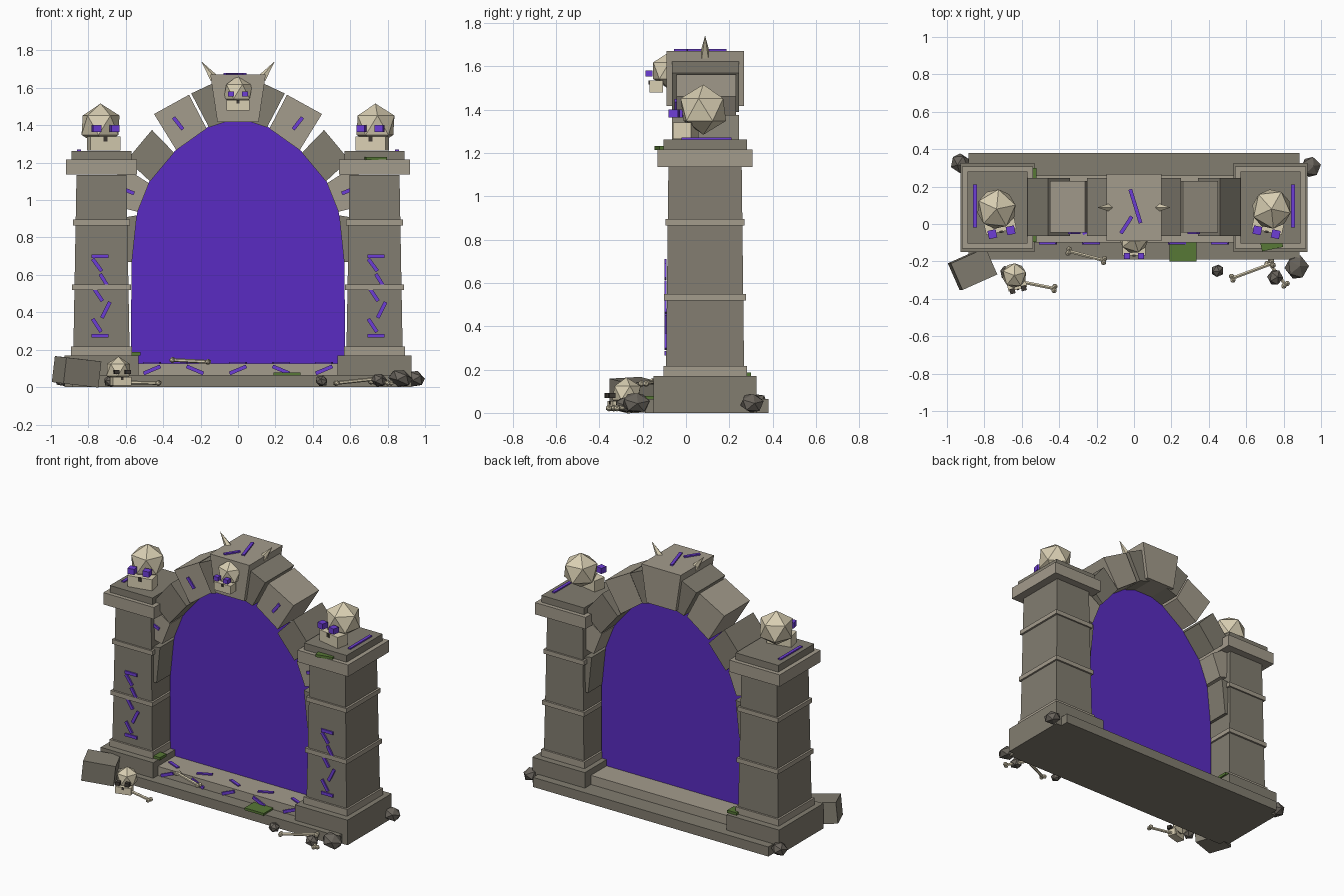
import bpy, bmesh, math
from mathutils import Matrix, Vector, Euler

if "Cube" in bpy.data.objects:
    bpy.data.objects.remove(bpy.data.objects["Cube"])


def material(name, rgb):
    m = bpy.data.materials.new(name)
    lin = [c / 12.92 if c <= 0.04045 else ((c + 0.055) / 1.055) ** 2.4 for c in rgb]
    m.diffuse_color = (*lin, 1)
    m.use_nodes = True
    m.node_tree.nodes["Principled BSDF"].inputs["Base Color"].default_value = m.diffuse_color
    return m


LIGHT = material("light_stone", (0.64, 0.61, 0.55))
DARK = material("dark_stone", (0.51, 0.49, 0.44))
ROCK = material("rubble", (0.41, 0.39, 0.36))
BONE = material("bone", (0.85, 0.81, 0.70))
SOCKET = material("dark_socket", (0.24, 0.22, 0.20))
PORTAL = material("portal_purple", (0.35, 0.17, 0.76))
RUNE = material("rune_purple", (0.43, 0.24, 0.84))
MOSS = material("moss", (0.34, 0.47, 0.21))


def finish(bm, name, mat, matrix=None):
    if matrix is not None:
        bm.transform(matrix)
    bmesh.ops.recalc_face_normals(bm, faces=bm.faces[:])
    mesh = bpy.data.meshes.new(name)
    bm.to_mesh(mesh)
    bm.free()
    mesh.materials.append(mat)
    ob = bpy.data.objects.new(name, mesh)
    bpy.context.collection.objects.link(ob)
    return ob


def placed(loc, rot=(0, 0, 0)):
    return Matrix.Translation(loc) @ Euler([math.radians(a) for a in rot]).to_matrix().to_4x4()


def box(name, mat, loc, size, rot=(0, 0, 0), taper=(1, 1), parent=Matrix()):
    bm = bmesh.new()
    bmesh.ops.create_cube(bm, size=1)
    for v in bm.verts:
        if v.co.z > 0:
            v.co.x *= taper[0]
            v.co.y *= taper[1]
        v.co = Vector(v.co[i] * size[i] for i in range(3))
    return finish(bm, name, mat, parent @ placed(loc, rot))


def ico(name, mat, loc, size, rot=(0, 0, 0), parent=Matrix()):
    bm = bmesh.new()
    bmesh.ops.create_icosphere(bm, subdivisions=1, radius=1)
    bm.transform(Matrix.Diagonal((*size, 1)))
    return finish(bm, name, mat, parent @ placed(loc, rot))


def slab_xz(name, mat, outline, y0, y1):
    """Extrude an outline in the x-z plane from y0 to y1."""
    bm = bmesh.new()
    face = bm.faces.new([bm.verts.new((x, y0, z)) for x, z in outline])
    ext = bmesh.ops.extrude_face_region(bm, geom=[face])
    for g in ext["geom"]:
        if isinstance(g, bmesh.types.BMVert):
            g.co.y = y1
    return finish(bm, name, mat)


def rune_front(name, a, b, y):
    """Thin bar on a front-facing surface, from a to b in x-z."""
    dx, dz = b[0] - a[0], b[1] - a[1]
    box(name, RUNE, ((a[0] + b[0]) / 2, y, (a[1] + b[1]) / 2),
        (math.hypot(dx, dz), 0.0095, 0.02), (0, -math.degrees(math.atan2(dz, dx)), 0))


def rune_top(name, a, b, z, w=0.02):
    """Thin bar on an upward surface, from a to b in x-y."""
    dx, dy = b[0] - a[0], b[1] - a[1]
    box(name, RUNE, ((a[0] + b[0]) / 2, (a[1] + b[1]) / 2, z),
        (math.hypot(dx, dy), w, 0.0095), (0, 0, math.degrees(math.atan2(dy, dx))))


def skull(name, loc, scale, turn, eye):
    p = placed(loc, (0, 0, turn)) @ Matrix.Scale(scale, 4)
    ico(name + "_cranium", BONE, (0, 0, 0), (0.116, 0.118, 0.116), parent=p)
    box(name + "_jaw", BONE, (0, -0.082, -0.098), (0.165, 0.085, 0.075), parent=p)
    for s in (-1, 1):
        box(name + "_eye", eye, (s * 0.05, -0.127, -0.018), (0.045, 0.045, 0.038), parent=p)
    box(name + "_nose", SOCKET, (0, -0.124, -0.073), (0.022, 0.012, 0.026), parent=p)


def rod(bm, a, b, r1, r2, sides):
    d = b - a
    m = Matrix.Translation((a + b) / 2) @ d.to_track_quat('Z', 'Y').to_matrix().to_4x4()
    bmesh.ops.create_cone(bm, cap_ends=True, segments=sides, radius1=r1, radius2=r2,
                          depth=d.length, matrix=m)


def bone(name, a, b):
    a, b = Vector(a), Vector(b)
    bm = bmesh.new()
    rod(bm, a, b, 0.01, 0.01, 6)
    side = (b - a).cross(Vector((0, 0, 1))).normalized() * 0.011
    for p in (a, b):
        for s in (-1, 1):
            bmesh.ops.create_icosphere(bm, subdivisions=1, radius=0.016,
                                       matrix=Matrix.Translation(p + s * side))
    finish(bm, name, BONE)


CY = 0.088  # depth centre of the arch

# Platform
box("platform", DARK, (0, 0.095, 0.0325), (1.77, 0.57, 0.065))
box("threshold_step", LIGHT, (0, 0.08, 0.095), (1.2, 0.36, 0.064))
for i, x in enumerate((-0.46, -0.23, 0, 0.23, 0.46)):
    s = 1 if i % 2 == 0 else -1
    rune_front("step_front_rune", (x - 0.045, 0.092 - s * 0.019), (x + 0.045, 0.092 + s * 0.019), -0.104)
    rune_top("step_top_rune", (x - 0.045, -0.03 + s * 0.02), (x + 0.045, -0.03 - s * 0.02), 0.13)

# Pillars
zigzag = [(-0.045, 0.70, 0.045, 0.70), (-0.04, 0.685, 0.008, 0.62), (0.0, 0.605, 0.04, 0.54),
          (-0.035, 0.53, 0.012, 0.46), (0.01, 0.37, 0.052, 0.455), (-0.04, 0.365, 0.005, 0.295),
          (-0.045, 0.275, 0.045, 0.275)]
for s in (-1, 1):
    x = s * 0.73
    box("pillar_base", DARK, (x, CY, 0.085), (0.395, 0.475, 0.17))
    box("pillar_foot_trim", LIGHT, (x, CY, 0.193), (0.326, 0.385, 0.046))
    box("pillar_shaft", DARK, (x, CY, 0.675), (0.30, 0.36, 0.92), taper=(0.89, 0.94))
    box("pillar_lower_band", LIGHT, (x, CY, 0.534), (0.314, 0.378, 0.03))
    box("pillar_upper_band", LIGHT, (x, CY, 0.88), (0.304, 0.366, 0.03))
    box("pillar_cap", LIGHT, (x, CY, 1.176), (0.38, 0.44, 0.08))
    box("pillar_top", DARK, (x, CY, 1.239), (0.32, 0.385, 0.046))
    rune_top("pillar_top_rune", (s * 0.85, -0.02), (s * 0.85, 0.21), 1.266)
    for a, b, c, d in zigzag:
        rune_front("pillar_rune", (s * 0.737 + a, b), (s * 0.737 + c, d), -0.095)
    skull("pillar_skull", (s * 0.735, 0.08, 1.40), 1, -s * 12, RUNE)

# Arch stones, from the springing up to the keystone: inner low, inner high, outer high, outer low
stones = [
    (DARK, -0.065, 0.24, [(0.567, 0.67), (0.541, 0.918), (0.715, 0.89), (0.73, 0.67)]),
    (LIGHT, -0.05, 0.225, [(0.537, 0.937), (0.476, 1.09), (0.625, 1.185), (0.70, 0.98)]),
    (DARK, -0.065, 0.245, [(0.47, 1.10), (0.342, 1.253), (0.46, 1.375), (0.594, 1.215)]),
    (LIGHT, -0.045, 0.23, [(0.33, 1.267), (0.168, 1.382), (0.262, 1.563), (0.449, 1.46)]),
    (DARK, -0.065, 0.245, [(0.155, 1.388), (0.03, 1.43), (0.09, 1.645), (0.25, 1.57)]),
]
for s in (-1, 1):
    for mat, y0, y1, pts in stones:
        slab_xz("arch_stone", mat, [(s * x, z) for x, z in pts], y0, y1)
    rune_front("arch_rune", (s * 0.295, 1.378), (s * 0.345, 1.442), -0.049)
    rune_front("arch_rune", (s * 0.555, 1.035), (s * 0.615, 1.06), -0.054)
slab_xz("keystone", LIGHT, [(-0.11, 1.417), (0.11, 1.417), (0.148, 1.67), (-0.148, 1.67)], -0.09, 0.268)
rune_top("keystone_rune", (-0.02, 0.185), (0.035, 0.005), 1.674)
rune_top("keystone_rune", (-0.012, 0.04), (-0.07, -0.05), 1.674)
skull("keystone_skull", (0, -0.077, 1.58), 0.74, 0, RUNE)
for s in (-1, 1):
    bm = bmesh.new()
    rod(bm, Vector((s * 0.128, CY, 1.648)), Vector((s * 0.197, CY, 1.742)), 0.026, 0, 5)
    finish(bm, "keystone_horn", BONE)

# Portal sheet filling the opening
half = [(0.572, 0.125), (0.57, 0.67), (0.54, 0.93), (0.477, 1.095), (0.338, 1.262), (0.17, 1.386), (0.11, 1.42)]
slab_xz("portal", PORTAL, half + [(-x, z) for x, z in reversed(half)], CY - 0.004, CY + 0.004)

# Rubble
box("fallen_block", DARK, (-0.863, -0.24, 0.082), (0.205, 0.155, 0.14), (3, 6, 24))
for x, y, z, r in [(-0.93, 0.325, 0.045, 0.055), (0.945, 0.305, 0.045, 0.058), (0.87, -0.23, 0.047, 0.07),
                   (0.755, -0.285, 0.037, 0.045), (0.447, -0.25, 0.033, 0.036), (-0.68, -0.26, 0.033, 0.04)]:
    ico("rubble_rock", ROCK, (x, y, z), (r, r, min(r * 0.85, z)), (20, 10, x * 90))

# Remains on the ground
skull("ground_skull", (-0.64, -0.275, 0.092), 0.62, 15, SOCKET)
bone("bone_on_step", (-0.35, -0.145, 0.145), (-0.16, -0.195, 0.135))
bone("bone_left", (-0.60, -0.31, 0.025), (-0.425, -0.345, 0.022))
bone("bone_right_long", (0.525, -0.29, 0.022), (0.74, -0.21, 0.045))
bone("bone_right_short", (0.72, -0.205, 0.03), (0.81, -0.325, 0.022))

# Moss patches
box("moss_platform", MOSS, (0.262, -0.149, 0.069), (0.145, 0.105, 0.016))
box("moss_cap", MOSS, (0.735, -0.105, 1.222), (0.115, 0.06, 0.018), (0, 0, 12))
for y in (-0.06, 0.265):
    box("moss_base", MOSS, (-0.555, y, 0.178), (0.07, 0.07, 0.018))
